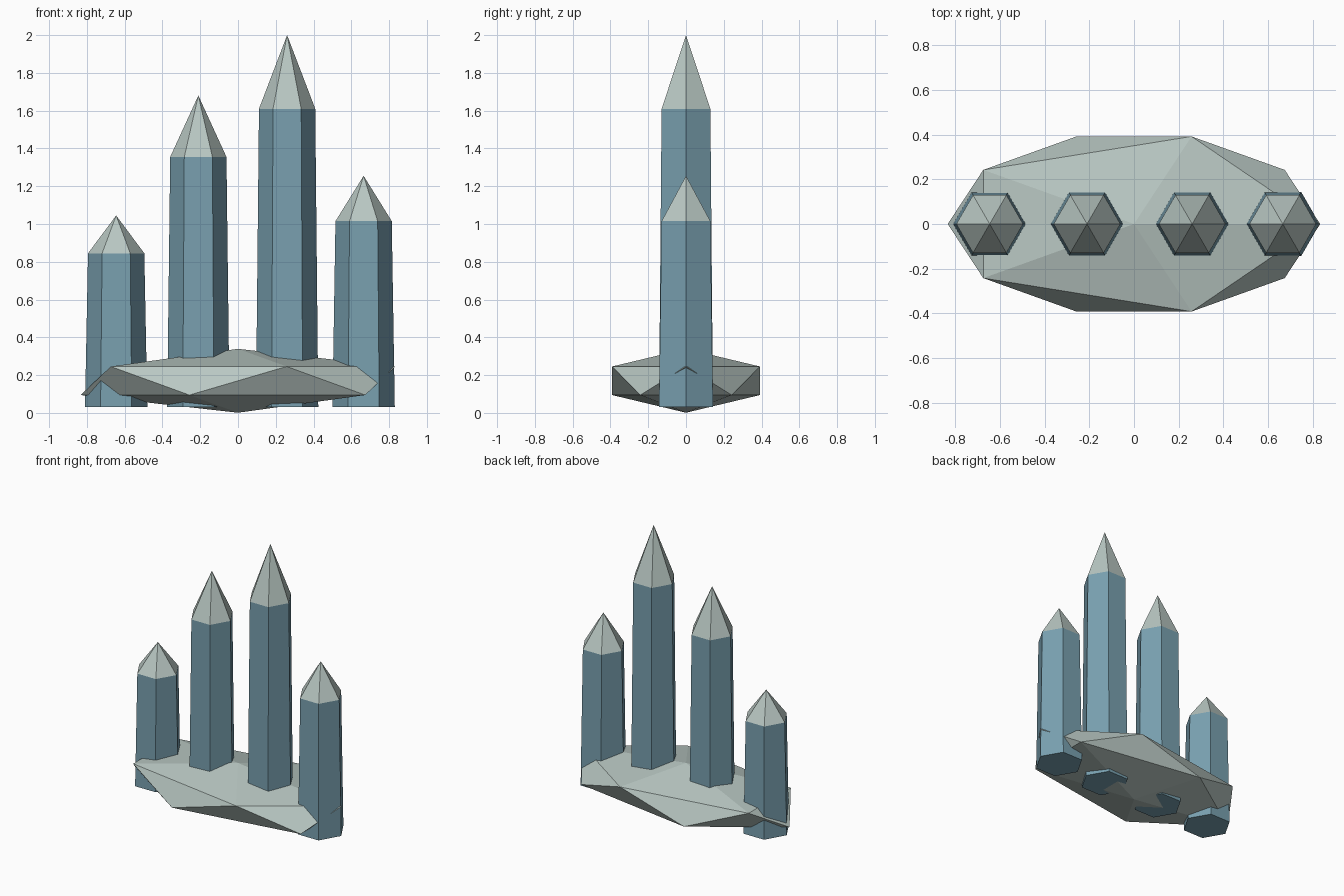
import bpy
import math

if "Cube" in bpy.data.objects:
    bpy.data.objects.remove(bpy.data.objects["Cube"])


def material(name, rgb):
    m = bpy.data.materials.new(name)
    m.diffuse_color = (*rgb, 1.0)
    m.use_nodes = True
    m.node_tree.nodes["Principled BSDF"].inputs["Base Color"].default_value = m.diffuse_color
    return m


pale = material("pale grey stone", (0.48, 0.57, 0.54))
blue = material("slate blue crystal", (0.19, 0.35, 0.43))


def finish(name, mat):
    ob = bpy.context.object
    ob.name = name
    ob.data.materials.append(mat)
    return ob


def hex_cone(name, x, z0, z1, r0, r1, mat):
    # six sides with corners pointing along x
    bpy.ops.mesh.primitive_cone_add(vertices=6, radius1=r0, radius2=r1, depth=z1 - z0,
                                    location=(x, 0, (z0 + z1) / 2),
                                    rotation=(0, 0, math.radians(30)))
    return finish(name, mat)


# faceted rock base
bpy.ops.mesh.primitive_ico_sphere_add(subdivisions=1, radius=1, location=(0, 0, 0.17))
rock = finish("rock_base", pale)
rock.scale = (0.931, 0.46, 0.169)

# crystals: x position, shoulder height, tip height
crystals = [(-0.645, 0.845, 1.045), (-0.21, 1.355, 1.68),
            (0.26, 1.61, 2.0), (0.665, 1.015, 1.255)]
for i, (x, shoulder, tip) in enumerate(crystals, 1):
    hex_cone(f"crystal_shaft_{i}", x, 0.03, shoulder, 0.165, 0.149, blue)
    hex_cone(f"crystal_tip_{i}", x, shoulder, tip, 0.149, 0.0, pale)
